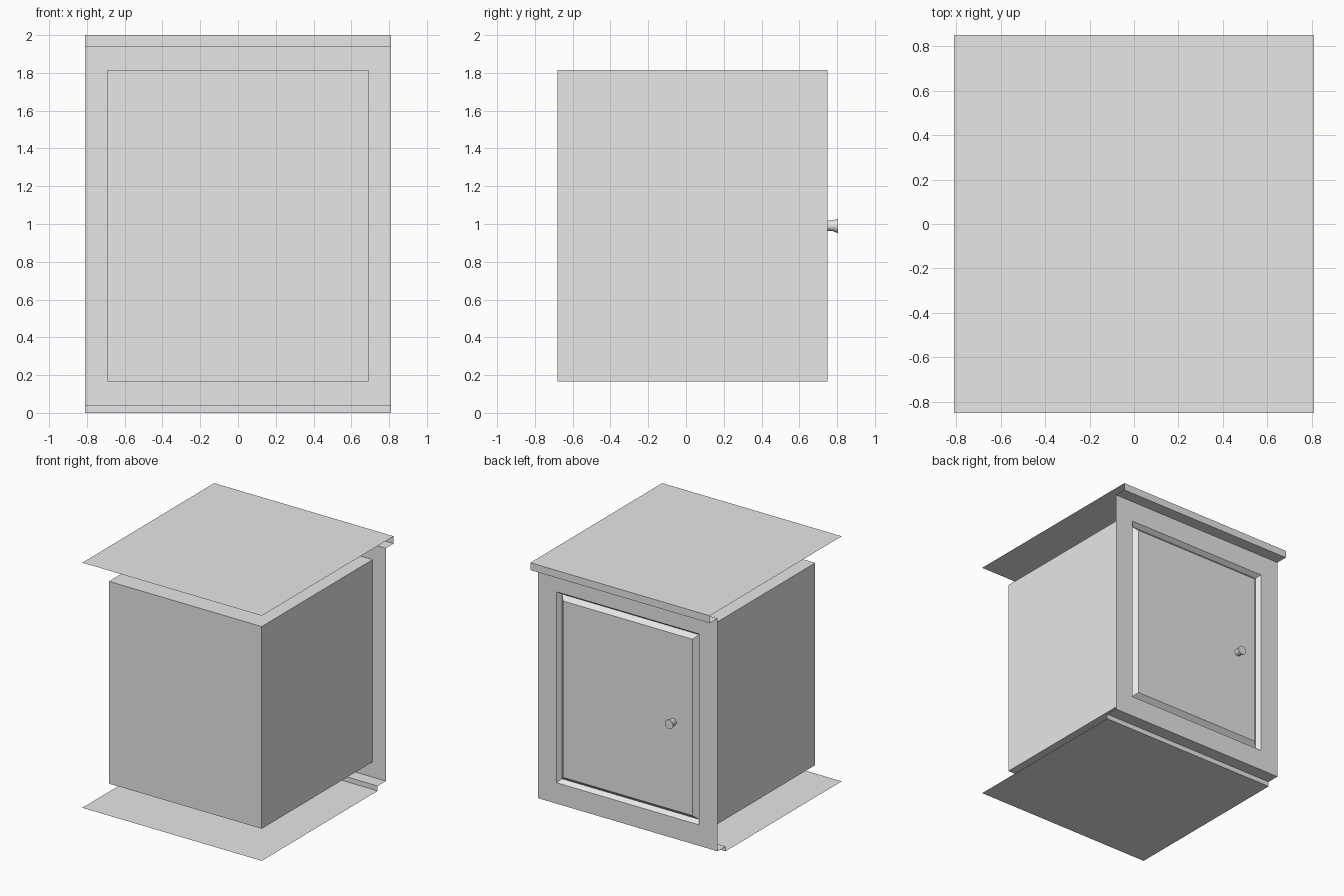
import bpy, bmesh, math
from mathutils import Matrix, Vector

cube = bpy.data.objects.get("Cube")
if cube:
    bpy.data.objects.remove(cube, do_unlink=True)

grey = bpy.data.materials.new("light_grey")
grey.use_nodes = True
GREY = (0.8, 0.8, 0.8, 1)
grey.diffuse_color = GREY
grey.node_tree.nodes["Principled BSDF"].inputs["Base Color"].default_value = GREY

HALF_W = 0.81             # half width of the face frame and boards
BOX_W = 0.69              # half width of the carcass
LOW, HIGH = 0.165, 1.815  # carcass bottom and top
FACE = 0.75               # y of the door side


def finish(bm, name, smooth=False):
    mesh = bpy.data.meshes.new(name)
    bm.to_mesh(mesh)
    bm.free()
    mesh.materials.append(grey)
    obj = bpy.data.objects.new(name, mesh)
    bpy.context.collection.objects.link(obj)
    if smooth:
        bpy.ops.object.select_all(action='DESELECT')
        obj.select_set(True)
        bpy.context.view_layer.objects.active = obj
        bpy.ops.object.shade_smooth_by_angle(angle=math.radians(30))
    return obj


def sheet(name, profile):
    """Sweep a (y, z) profile across the width, leaving the ends open."""
    bm = bmesh.new()
    rows = [[bm.verts.new((x, y, z)) for x in (-HALF_W, HALF_W)] for y, z in profile]
    for (a, b), (c, d) in zip(rows, rows[1:]):
        bm.faces.new((a, c, d, b))
    return finish(bm, name)


# Top and bottom boards with their small returns to the face frame
sheet("top_board", [(FACE, 1.94), (0.85, 1.94), (0.85, 2), (-0.85, 2)])
sheet("bottom_board", [(-0.85, 0), (0.645, 0), (0.645, 0.04), (FACE, 0.04)])

# Flat face frame around the carcass
bm = bmesh.new()
rings = []
for w, lo, hi in ((HALF_W, 0.04, 1.94), (BOX_W, LOW, HIGH)):
    rings.append([bm.verts.new((x, FACE, z))
                  for x, z in ((w, lo), (-w, lo), (-w, hi), (w, hi))])
outer, inner = rings
for i in range(4):
    j = (i + 1) % 4
    bm.faces.new((outer[i], outer[j], inner[j], inner[i]))
finish(bm, "face_frame")

# Carcass box whose door face has a V groove around a raised panel
bm = bmesh.new()
bmesh.ops.create_cube(bm, size=1)
for v in bm.verts:
    v.co = Vector((v.co.x * 2 * BOX_W,
                   FACE if v.co.y > 0 else -0.68,
                   HIGH if v.co.z > 0 else LOW))
bm.normal_update()
door = max(bm.faces, key=lambda f: f.calc_center_median().y)
for thickness, depth in ((0.065, 0), (0.036, -0.035), (0.048, 0.035)):
    bmesh.ops.inset_region(bm, faces=[door], thickness=thickness, depth=0)
    for v in door.verts:
        v.co.y += depth
finish(bm, "cabinet_box_with_door")

# Turned door knob
bm = bmesh.new()
previous = [bm.verts.new((0.028, 0, 0))]
for r, h in ((0.028, 0.028), (0.037, 0.05), (0.037, 0.056), (0, 0.056)):
    v = bm.verts.new((r, 0, h))
    bm.edges.new((previous[-1], v))
    previous.append(v)
bmesh.ops.spin(bm, geom=bm.verts[:] + bm.edges[:], cent=(0, 0, 0), axis=(0, 0, 1),
               angle=math.tau, steps=24)
bmesh.ops.remove_doubles(bm, verts=bm.verts, dist=0.0001)
bmesh.ops.recalc_face_normals(bm, faces=bm.faces)
knob_place = Matrix.Translation((-0.41, FACE, 0.99)) @ Matrix.Rotation(-math.pi / 2, 4, 'X')
bmesh.ops.transform(bm, matrix=knob_place, verts=bm.verts)
finish(bm, "door_knob", smooth=True)
